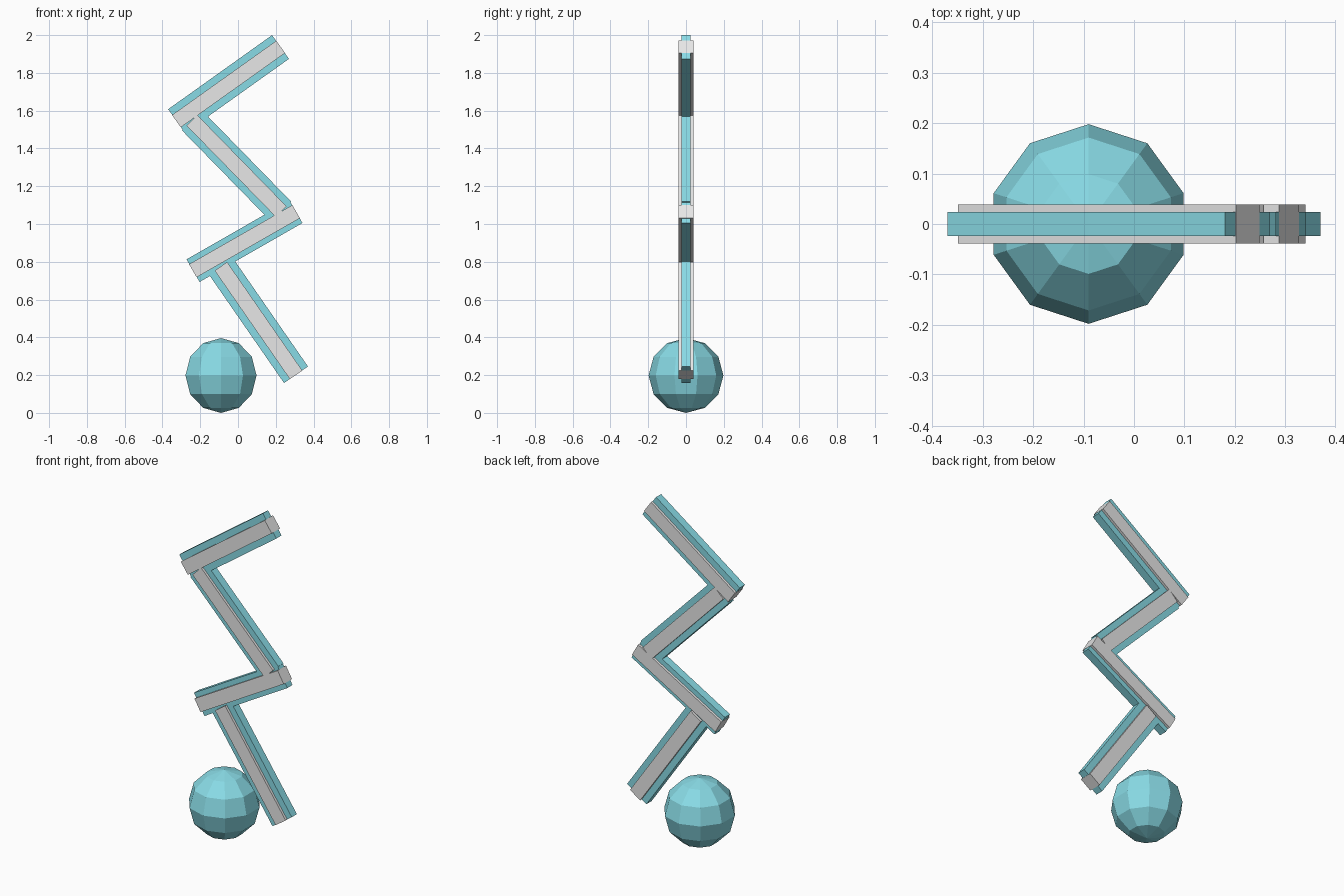
import bpy
import bmesh
import math
from mathutils import Matrix, Vector

if "Cube" in bpy.data.objects:
    bpy.data.objects.remove(bpy.data.objects["Cube"], do_unlink=True)


def material(name, rgb):
    mat = bpy.data.materials.new(name)
    mat.use_nodes = True
    colour = (*rgb, 1.0)
    mat.diffuse_color = colour
    mat.node_tree.nodes["Principled BSDF"].inputs["Base Color"].default_value = colour
    return mat


teal = material("teal", (0.25, 0.71, 0.79))
grey = material("light grey", (0.8, 0.8, 0.8))


def add_object(name, bm, mat):
    mesh = bpy.data.meshes.new(name)
    bm.to_mesh(mesh)
    bm.free()
    mesh.materials.append(mat)
    obj = bpy.data.objects.new(name, mesh)
    bpy.context.collection.objects.link(obj)
    return obj


def bar(name, start, end, depth, width, mat, extra=0.0):
    """Box running between two (x, z) points."""
    a = Vector((start[0], 0, start[1]))
    b = Vector((end[0], 0, end[1]))
    run = b - a
    bm = bmesh.new()
    bmesh.ops.create_cube(bm, size=1)
    bmesh.ops.scale(bm, vec=(run.length + extra, depth, width), verts=bm.verts)
    obj = add_object(name, bm, mat)
    obj.location = (a + b) / 2
    obj.rotation_euler.y = -math.atan2(run.z, run.x)


# Zigzag of four beams: a wide thin teal plate with a narrow thick grey core
beams = {
    "top_beam": ((-0.325, 1.545), (0.225, 1.937), 0.154),
    "upper_middle_beam": ((-0.243, 1.548), (0.228, 1.066), 0.150),
    "lower_middle_beam": ((-0.238, 0.753), (0.307, 1.065), 0.138),
    "bottom_beam": ((-0.09, 0.775), (0.307, 0.202), 0.154),
}
for name, (start, end, width) in beams.items():
    bar(name + "_plate", start, end, 0.048, width, teal)
    bar(name + "_core", start, end, 0.078, 0.08, grey, extra=0.002)

# Faceted ball at the foot of the zigzag
bm = bmesh.new()
bmesh.ops.create_uvsphere(bm, u_segments=10, v_segments=6, radius=0.198,
                          matrix=Matrix.Translation((-0.09, 0, 0.198)))
add_object("ball", bm, teal)
